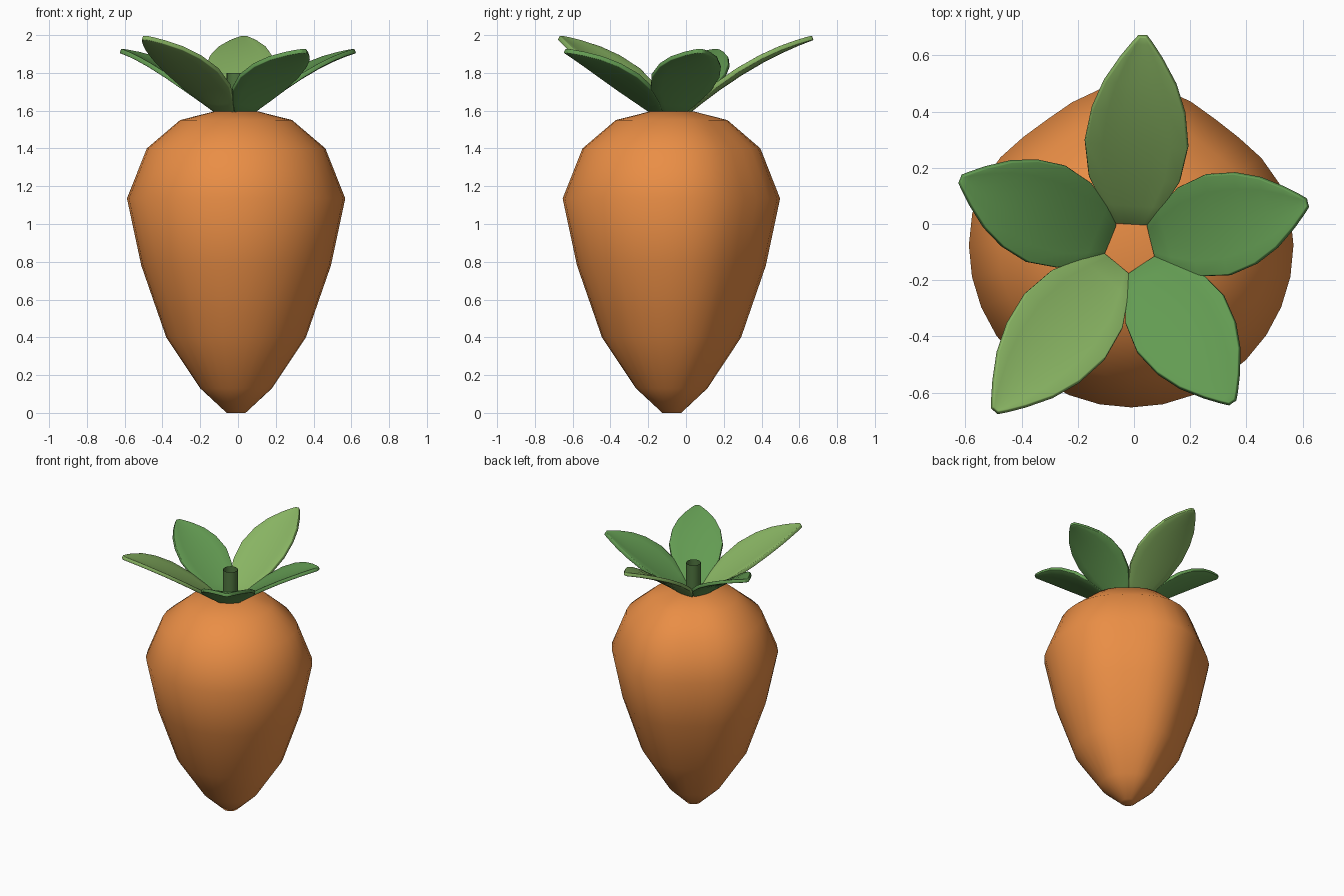
import bpy, math
from mathutils import Vector

if "Cube" in bpy.data.objects:
    bpy.data.objects.remove(bpy.data.objects["Cube"])

CX, CY = -0.01, -0.075


def material(name, rgb):
    m = bpy.data.materials.new(name)
    m.diffuse_color = (*rgb, 1)
    m.use_nodes = True
    m.node_tree.nodes["Principled BSDF"].inputs["Base Color"].default_value = m.diffuse_color
    return m


def add_object(name, verts, faces, mat, angle):
    me = bpy.data.meshes.new(name)
    me.from_pydata(verts, [], faces)
    me.materials.append(mat)
    ob = bpy.data.objects.new(name, me)
    bpy.context.collection.objects.link(ob)
    bpy.ops.object.select_all(action='DESELECT')
    ob.select_set(True)
    bpy.context.view_layer.objects.active = ob
    bpy.ops.object.shade_smooth_by_angle(angle=math.radians(angle))
    return ob


def lathe(name, profile, n, mat, shape, caps):
    verts, faces = [], []
    for r, z in profile:
        for i in range(n):
            a = 2 * math.pi * i / n
            s = r * shape(a)
            verts.append((CX + s * math.cos(a), CY + s * math.sin(a), z))
    for k in range(len(profile) - 1):
        for i in range(n):
            j = (i + 1) % n
            faces.append((k*n + i, k*n + j, k*n + n + j, k*n + n + i))
    if caps:
        faces.append(tuple(reversed(range(n))))
        faces.append(tuple(range(len(verts) - n, len(verts))))
    return add_object(name, verts, faces, mat, 60)


orange = material("orange", (0.82, 0.27, 0.06))
green = material("green", (0.125, 0.33, 0.085))
light = material("light_green", (0.25, 0.46, 0.125))
dark = material("stem_green", (0.08, 0.18, 0.05))


# Root body, slightly flattened on the two back diagonals
def body_shape(a):
    d = math.degrees(a)
    return 1 - sum(0.07 * math.exp(-((d - c) / 22) ** 2) for c in (52, 126))


lathe("root_body", [(0.05, 0), (0.19, 0.13), (0.37, 0.40), (0.502, 0.78),
                    (0.578, 1.135), (0.473, 1.40), (0.297, 1.55), (0.12, 1.595)],
      32, orange, body_shape, True)

# Open stem tube
lathe("stem", [(0.05, 1.58), (0.05, 1.80)], 20, dark, lambda a: 1, False)

# Leaf half widths along the length
WIDTHS = [(0, .06), (.1, .11), (.24, .163), (.42, .184), (.6, .166),
          (.75, .128), (.88, .075), (.96, .036), (1, .014)]


def leaf(name, base, tip, mat, arch=0.04, cup=0.02):
    base, tip = Vector(base), Vector(tip)
    axis = tip - base
    side = Vector((-axis.y, axis.x, 0)).normalized()
    verts, faces, m = [], [], 6
    for t, w in WIDTHS:
        mid = base + axis * t + Vector((0, 0, 4 * arch * t * (1 - t)))
        for i in range(m + 1):
            u = 2 * i / m - 1
            verts.append(mid + side * w * u + Vector((0, 0, cup * u * u * w / .184)))
    for k in range(len(WIDTHS) - 1):
        for i in range(m):
            a = k * (m + 1) + i
            faces.append((a, a + m + 1, a + m + 2, a + 1))
    ob = add_object(name, verts, faces, mat, 50)
    s = ob.modifiers.new("thickness", 'SOLIDIFY')
    s.thickness, s.offset = 0.025, 0
    b = ob.modifiers.new("rounded_rim", 'BEVEL')
    b.width, b.segments, b.limit_method = 0.008, 2, 'ANGLE'
    b.angle_limit = math.radians(50)


# Five leaves
leaf("leaf_back", (-0.008, 0.005, 1.59), (0.032, 0.67, 1.985), light)
leaf("leaf_right", (0.065, -0.06, 1.59), (0.617, 0.075, 1.915), green)
leaf("leaf_front_right", (0.03, -0.15, 1.59), (0.35, -0.635, 1.915), green)
leaf("leaf_front_left", (-0.065, -0.145, 1.59), (-0.495, -0.665, 1.985), light)
leaf("leaf_left", (-0.09, -0.055, 1.59), (-0.617, 0.16, 1.915), green)
